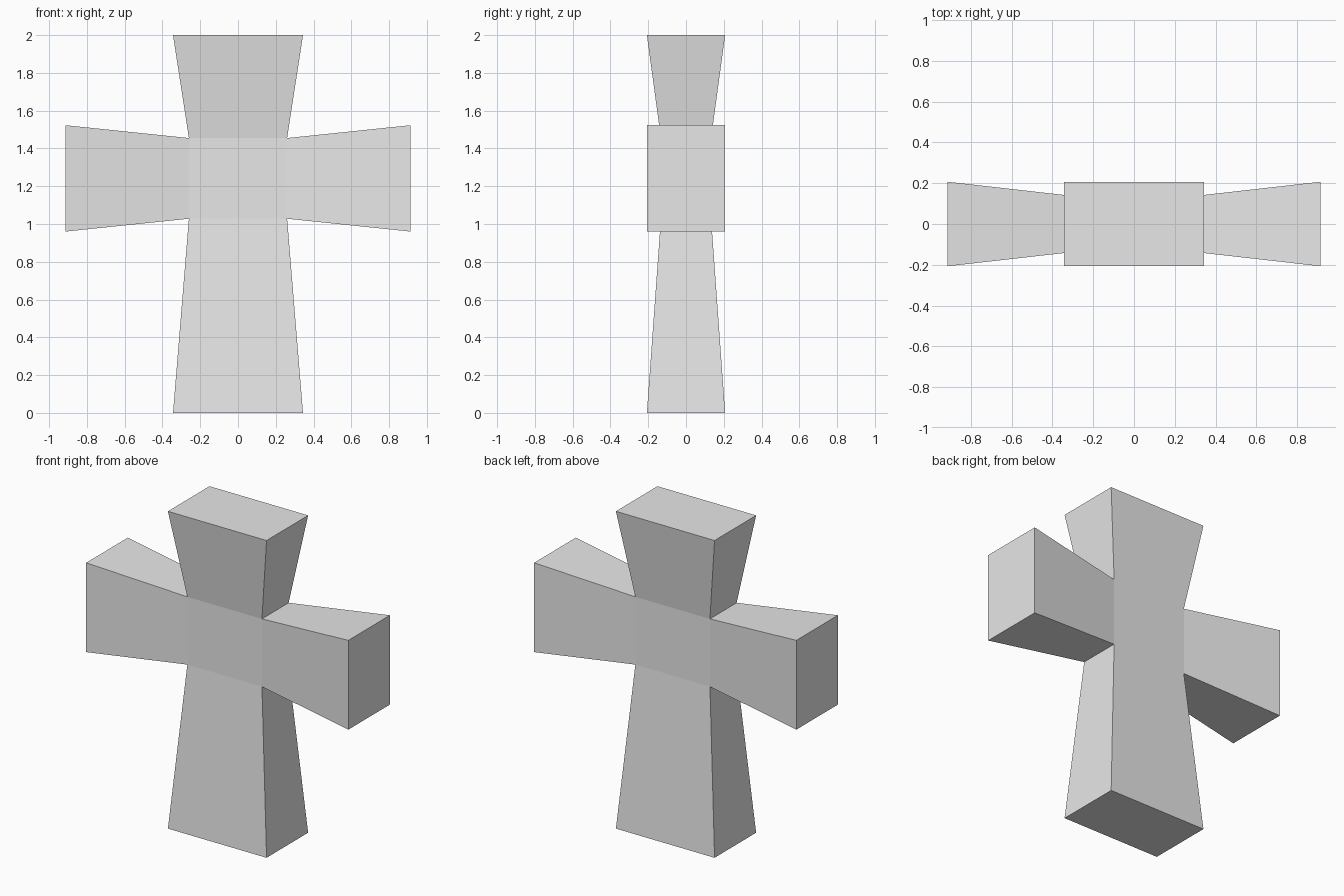
import bpy
import bmesh
from mathutils import Vector

if "Cube" in bpy.data.objects:
    bpy.data.objects.remove(bpy.data.objects["Cube"])

# Sizes
WAIST_X, WAIST_Y = 0.26, 0.133          # half width and depth of the centre block
WAIST_LOW, WAIST_HIGH = 1.028, 1.455    # bottom and top of the centre block
END_X, END_Y = 0.344, 0.207             # half width and depth of the flared ends
ARM_REACH, ARM_LOW, ARM_HIGH = 0.914, 0.96, 1.523

stone = bpy.data.materials.new("light grey stone")
stone.diffuse_color = (0.8, 0.8, 0.8, 1.0)
stone.use_nodes = True
stone.node_tree.nodes["Principled BSDF"].inputs["Base Color"].default_value = stone.diffuse_color

# Centre block
bm = bmesh.new()
bmesh.ops.create_cube(bm, size=2)
for v in bm.verts:
    v.co = Vector((v.co.x * WAIST_X, v.co.y * WAIST_Y,
                   WAIST_HIGH if v.co.z > 0 else WAIST_LOW))


def flare(direction, place):
    """Extrude the block face looking along direction and move its corners."""
    bm.normal_update()
    face = max(bm.faces, key=lambda f: (f.normal.dot(direction),
                                        f.calc_center_median().dot(direction)))
    end = bmesh.ops.extrude_discrete_faces(bm, faces=[face])["faces"][0]
    for v in end.verts:
        v.co = place(v.co)


def sign(value):
    return 1 if value > 0 else -1


# Foot and head
for axis, height in ((-1, 0.0), (1, 2.0)):
    flare(Vector((0, 0, axis)),
          lambda c: Vector((sign(c.x) * END_X, sign(c.y) * END_Y, height)))

# Left and right arms
for side in (-1, 1):
    flare(Vector((side, 0, 0)),
          lambda c: Vector((side * ARM_REACH, sign(c.y) * END_Y,
                            ARM_HIGH if c.z > 1.24 else ARM_LOW)))

bmesh.ops.recalc_face_normals(bm, faces=bm.faces)
mesh = bpy.data.meshes.new("flared_cross")
bm.to_mesh(mesh)
bm.free()
mesh.materials.append(stone)
cross = bpy.data.objects.new("flared_cross", mesh)
bpy.context.collection.objects.link(cross)
